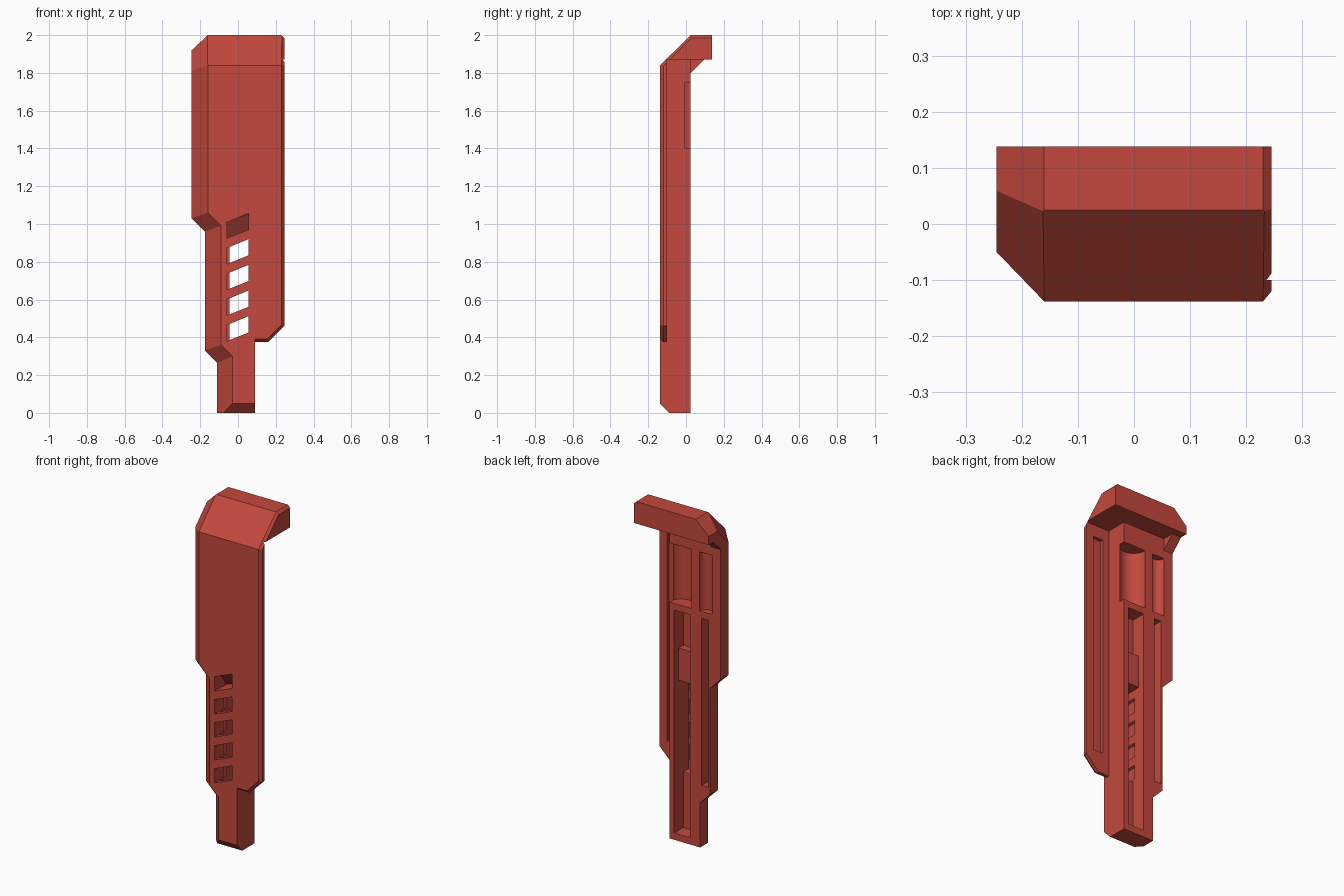
import bpy, bmesh, math
from mathutils import Vector

if "Cube" in bpy.data.objects:
    bpy.data.objects.remove(bpy.data.objects["Cube"])

red = bpy.data.materials.new("matte_red")
red.diffuse_color = (0.55, 0.066, 0.047, 1)
red.use_nodes = True
red.node_tree.nodes["Principled BSDF"].inputs["Base Color"].default_value = red.diffuse_color


def make(name, bm):
    bmesh.ops.recalc_face_normals(bm, faces=bm.faces)
    me = bpy.data.meshes.new(name)
    bm.to_mesh(me)
    bm.free()
    me.materials.append(red)
    ob = bpy.data.objects.new(name, me)
    bpy.context.collection.objects.link(ob)
    return ob


def hull(name, pts):
    bm = bmesh.new()
    for p in pts:
        bm.verts.new(p)
    bmesh.ops.convex_hull(bm, input=bm.verts)
    bmesh.ops.dissolve_limit(bm, angle_limit=0.01, verts=bm.verts, edges=bm.edges)
    return make(name, bm)


def box(name, x0, x1, y0, y1, z0, z1):
    return hull(name, [(x, y, z) for x in (x0, x1) for y in (y0, y1) for z in (z0, z1)])


def rod(name, a, b, r, n=48):
    a, b = Vector(a), Vector(b)
    bm = bmesh.new()
    bmesh.ops.create_cone(bm, cap_ends=True, segments=n, radius1=r, radius2=r, depth=(b - a).length)
    q = (b - a).to_track_quat('Z', 'Y')
    for v in bm.verts:
        v.co = q @ v.co + (a + b) / 2
    return make(name, bm)


# Panel blank: stepped outline lofted with a wide left and a narrow right chamfer
# (outer x, outer z, front x, front z, y where the chamfer starts)
outline = [
    (-.245, 2, -.16, 2, -.05), (-.245, 1.03, -.16, 1.06, -.05),
    (-.175, .96, -.09, .99, -.05), (-.175, .33, -.09, .36, -.05),
    (-.11, .265, -.03, .30, -.05), (-.11, 0, -.03, 0, -.05),
    (.09, 0, .09, 0, -.12), (.09, .375, .09, .39, -.12),
    (.16, .375, .155, .39, -.12), (.245, .46, .23, .467, -.12),
    (.245, 2, .23, 2, -.12)]
bm = bmesh.new()
rings = [[bm.verts.new((c, -.138, d)) for a, b, c, d, y in outline],
         [bm.verts.new((a, y, b)) for a, b, c, d, y in outline],
         [bm.verts.new((a, .138, b)) for a, b, c, d, y in outline]]
n = len(outline)
for r0, r1 in zip(rings, rings[1:]):
    for i in range(n):
        j = (i + 1) % n
        bm.faces.new((r0[i], r0[j], r1[j], r1[i]))
bm.faces.new(rings[0])
bm.faces.new(rings[2][::-1])
bmesh.ops.remove_doubles(bm, verts=bm.verts, dist=1e-5)
bmesh.ops.recalc_face_normals(bm, faces=bm.faces)

# Planar trims: sloped brow, its side chamfers, top corners, bottom toe
for co, no in [((0, -.138, 1.84), (0, -.16, .163)),
               ((-.16, -.138, 1.84), (-.117, -.085, .085)),
               ((.23, -.138, 1.84), (.02, -.015, .015)),
               ((-.16, 0, 2), (-.08, 0, .085)),
               ((.23, 0, 2), (1, 0, 1)),
               ((0, -.138, .05), (0, -1, -1))]:
    geom = bm.verts[:] + bm.edges[:] + bm.faces[:]
    bmesh.ops.bisect_plane(bm, geom=geom, dist=1e-6, plane_co=co, plane_no=no, clear_outer=True)
    bmesh.ops.holes_fill(bm, edges=[e for e in bm.edges if e.is_boundary], sides=0)
    bmesh.ops.recalc_face_normals(bm, faces=bm.faces)
body = make("panel_body", bm)

cuts = []
# Space behind the panel, leaving the top hook and the corner gusset
cuts.append(box("back_space", -.185, 1, .025, 1, -1, 1.87))
prof = [(.025, -1), (.025, 1.80), (.095, 1.87), (1, 1.87), (1, -1)]
cuts.append(hull("gusset_space", [(x, y, z) for x in (-1, 0) for y, z in prof]))
# Thin right flange and its slot
cuts.append(box("flange_space", .09, 1, -.10, 1, -1, 1.87))
cuts.append(box("flange_slot", .13, .195, -.12, 0, .5, 1.8))
# Screw hole with counterbore
cuts.append(rod("counterbore", (.04, -.3, 1.932), (.04, .06, 1.932), .068))
cuts.append(rod("screw_hole", (.04, -.3, 1.932), (.04, .3, 1.932), .045))
# Rounded upper pockets in the back
cuts.append(rod("wide_round_pocket", (.02, .02, 1.4), (.02, .02, 1.75), .075))
cuts.append(rod("narrow_round_pocket", (-.147, .025, 1.4), (-.147, .025, 1.75), .04))
# Long pockets in the back
cuts.append(box("side_pocket", -.165, -.12, -.04, .1, .37, 1.36))
cuts.append(box("upper_pocket", -.045, .06, -.06, .1, 1.12, 1.36))
cuts.append(box("middle_pocket", -.045, .06, -.015, .1, .9, 1.2))
cuts.append(box("deep_pocket", -.045, .06, -.11, .1, .37, .93))
cuts.append(box("lower_pocket", -.045, .06, -.06, .1, .04, .4))
# Slanted front vents, the top one ending in a ramp
for k in range(5):
    z = .38 + .136 * k
    quad = [(-.058, z), (.056, z + .046), (.056, z + .132), (-.058, z + .085)]
    back = [-.12 + (1.056 - b) * .7 if k == 4 else -.05 for a, b in quad]
    cuts.append(hull("vent", [(a, -.3, b) for a, b in quad]
                     + [(a, y, b) for (a, b), y in zip(quad, back)]))

for c in cuts:
    m = body.modifiers.new(c.name, 'BOOLEAN')
    m.operation, m.solver, m.object = 'DIFFERENCE', 'EXACT', c

# Apply the cuts and remove the helpers
dg = bpy.context.evaluated_depsgraph_get()
me = bpy.data.meshes.new_from_object(body.evaluated_get(dg))
body.modifiers.clear()
body.data = me
for c in cuts:
    bpy.data.objects.remove(c)
me.materials.clear()
me.materials.append(red)
for p in me.polygons:
    p.material_index = 0
bpy.context.view_layer.objects.active = body
body.select_set(True)
bpy.ops.object.shade_smooth_by_angle(angle=math.radians(25))
